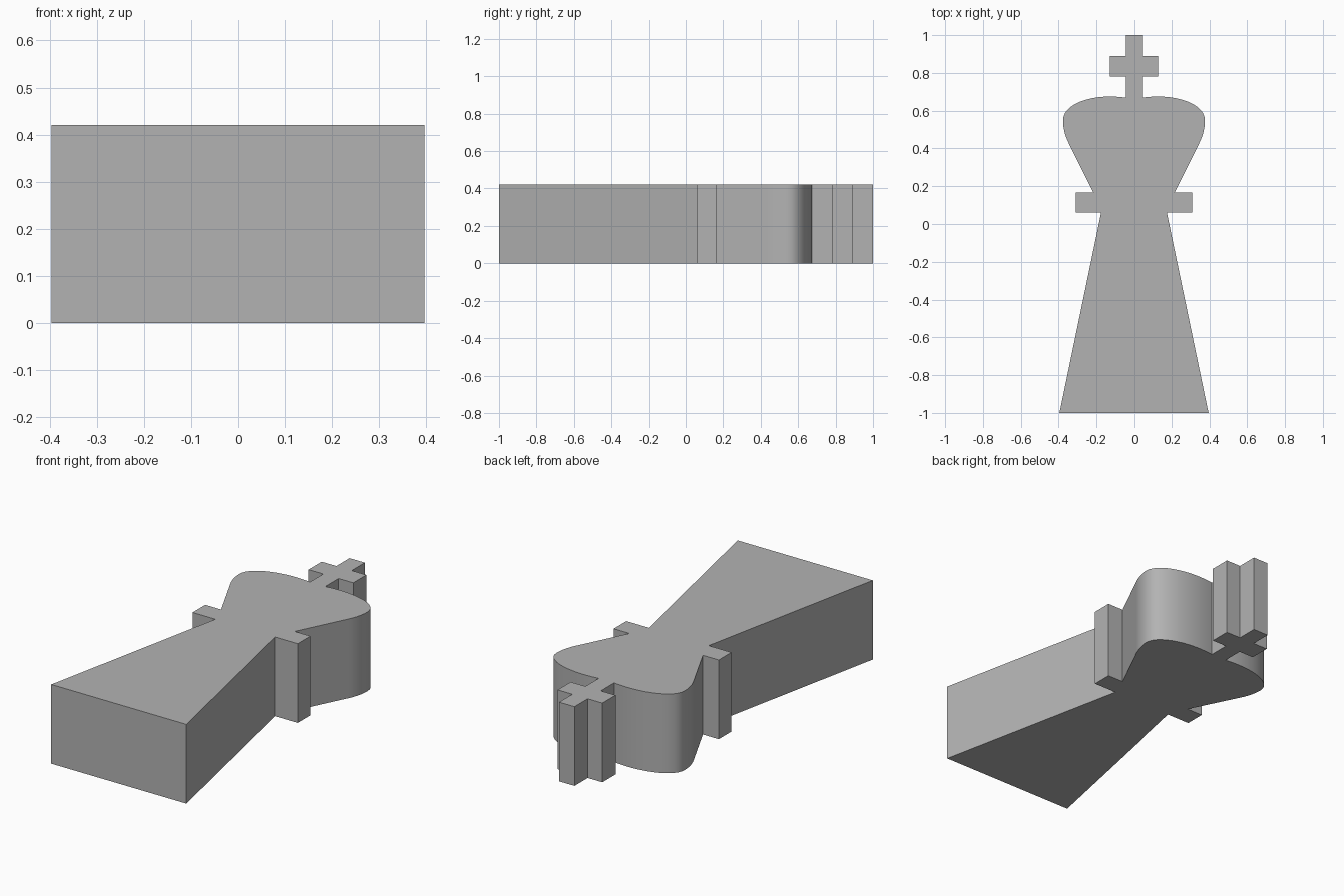
import bpy, bmesh, math
from mathutils import Vector
from mathutils.geometry import interpolate_bezier

HEIGHT = 0.42

cube = bpy.data.objects.get("Cube")
if cube:
    bpy.data.objects.remove(cube)

# Plain grey material
grey = bpy.data.materials.new("grey")
grey.use_nodes = True
colour = (0.45, 0.45, 0.45, 1)
grey.diffuse_color = colour
grey.node_tree.nodes["Principled BSDF"].inputs["Base Color"].default_value = colour


def curve(*points, steps=12):
    """Points along a cubic curve, leaving out its start."""
    ctrl = [Vector(p) for p in points]
    return [tuple(p) for p in interpolate_bezier(*ctrl, steps)][1:]


# Half outline: tapered body, collar, rounded head, cross
half = [(0.396, -1), (0.176, 0.06), (0.31, 0.06), (0.31, 0.166), (0.217, 0.166),
        (0.348, 0.43)]
half += curve((0.348, 0.43), (0.368, 0.47), (0.377, 0.51), (0.377, 0.55))
half += curve((0.377, 0.55), (0.377, 0.625), (0.26, 0.677), (0.12, 0.675))
half += [(0.08, 0.673), (0.045, 0.669), (0.045, 0.78), (0.131, 0.78),
         (0.131, 0.89), (0.045, 0.89), (0.045, 1)]
outline = half + [(-p[0], p[1]) for p in reversed(half)]

# Extrude the mirrored outline into one solid
bm = bmesh.new()
base = bm.faces.new([bm.verts.new((p[0], p[1], 0)) for p in outline])
top = bmesh.ops.extrude_face_region(bm, geom=[base], use_keep_orig=True)["geom"]
bmesh.ops.translate(bm, vec=(0, 0, HEIGHT),
                    verts=[v for v in top if isinstance(v, bmesh.types.BMVert)])
bmesh.ops.recalc_face_normals(bm, faces=bm.faces)
mesh = bpy.data.meshes.new("chess_king")
bm.to_mesh(mesh)
bm.free()
mesh.materials.append(grey)

king = bpy.data.objects.new("chess_king", mesh)
bpy.context.collection.objects.link(king)
bpy.ops.object.select_all(action="DESELECT")
king.select_set(True)
bpy.context.view_layer.objects.active = king
bpy.ops.object.shade_smooth_by_angle(angle=math.radians(30))
